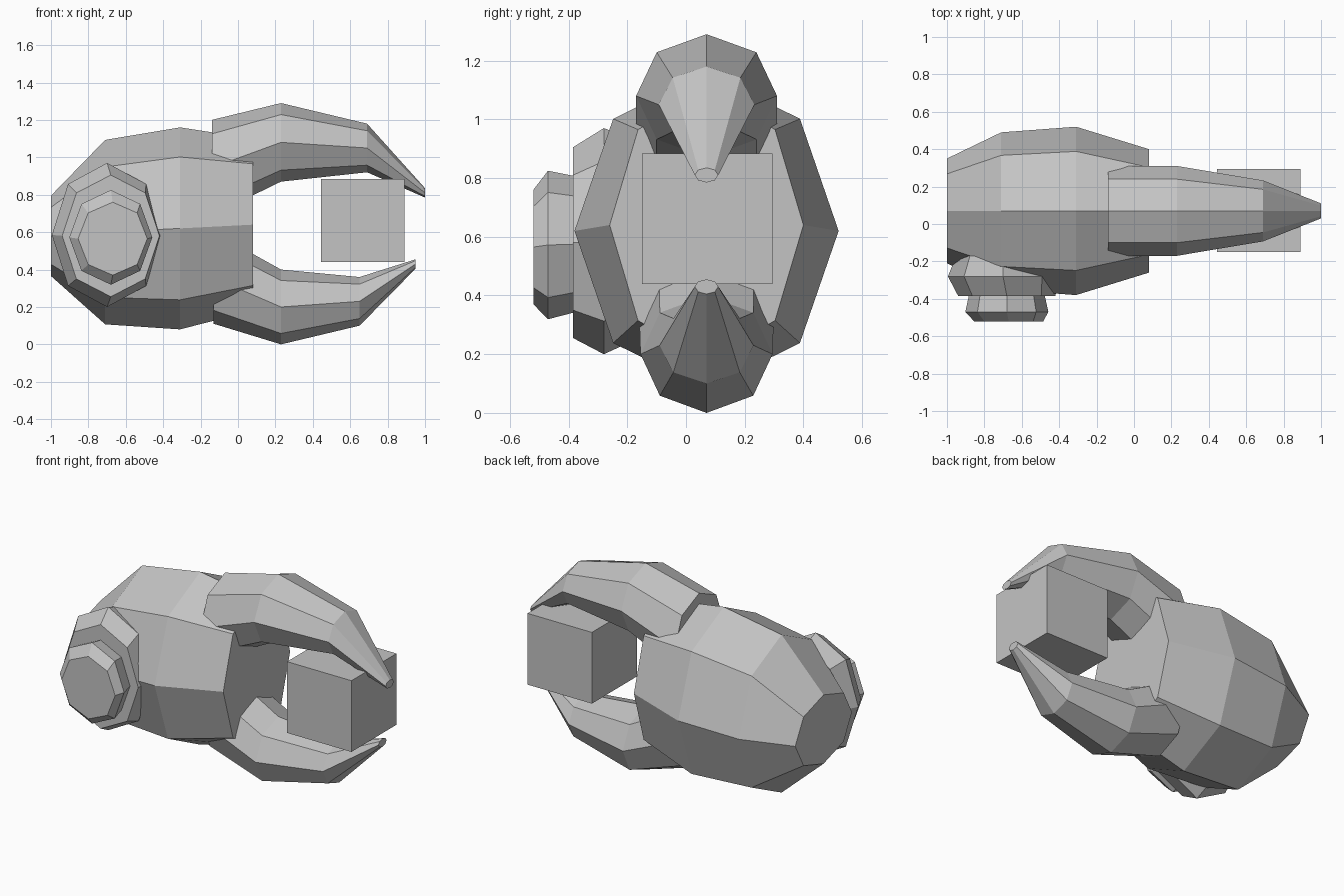
import bpy, bmesh, math
from mathutils import Vector

if "Cube" in bpy.data.objects:
    bpy.data.objects.remove(bpy.data.objects["Cube"])

grey = bpy.data.materials.new("plain grey")
grey.diffuse_color = (0.55, 0.55, 0.55, 1)
grey.use_nodes = True
grey.node_tree.nodes["Principled BSDF"].inputs["Base Color"].default_value = grey.diffuse_color


def finish(name, bm):
    bmesh.ops.recalc_face_normals(bm, faces=bm.faces)
    mesh = bpy.data.meshes.new(name)
    bm.to_mesh(mesh)
    bm.free()
    mesh.materials.append(grey)
    obj = bpy.data.objects.new(name, mesh)
    bpy.context.collection.objects.link(obj)
    return obj


def loft(name, sections, axis, sides=8):
    """Capped skin through elliptical rings: (centre, horizontal radius, vertical radius)."""
    bm = bmesh.new()
    across = Vector((0, 1, 0)) if axis == "X" else Vector((1, 0, 0))
    rings = []
    for centre, rh, rz in sections:
        ring = []
        for i in range(sides):
            a = math.tau * i / sides
            ring.append(bm.verts.new(Vector(centre) + across * rh * math.cos(a)
                                     + Vector((0, 0, rz * math.sin(a)))))
        rings.append(ring)
    for r, s in zip(rings, rings[1:]):
        for i in range(sides):
            j = (i + 1) % sides
            bm.faces.new((r[i], r[j], s[j], s[i]))
    bm.faces.new(rings[0])
    bm.faces.new(rings[-1])
    return finish(name, bm)


MID = 0.07  # y of the body's centre plane

# Barrel-shaped body
loft("body", [((-1.0, MID, 0.58), 0.28, 0.215),
              ((-0.71, MID, 0.60), 0.42, 0.493),
              ((-0.31, MID, 0.62), 0.45, 0.54),
              ((0.08, MID, 0.64), 0.33, 0.46)], "X")

# Upper and lower gripping claws
loft("upper_claw", [((-0.14, MID, 0.945), 0.24, 0.255),
                    ((0.23, MID, 1.08), 0.24, 0.21),
                    ((0.69, MID, 1.05), 0.163, 0.13),
                    ((1.0, MID, 0.81), 0.04, 0.025)], "X")
loft("lower_claw", [((-0.13, MID, 0.355), 0.23, 0.245),
                    ((0.23, MID, 0.20), 0.225, 0.20),
                    ((0.65, MID, 0.23), 0.16, 0.13),
                    ((0.95, MID, 0.43), 0.04, 0.025)], "X")

# Stepped round boss on the front side
loft("side_boss", [((-0.70, -0.17, 0.59), 0.25, 0.34),
                   ((-0.70, -0.28, 0.585), 0.295, 0.385),
                   ((-0.68, -0.385, 0.58), 0.26, 0.325)], "Y")
loft("side_cap", [((-0.68, -0.37, 0.575), 0.20, 0.23),
                  ((-0.68, -0.47, 0.572), 0.222, 0.253),
                  ((-0.67, -0.52, 0.565), 0.185, 0.195)], "Y")

# Cube held between the claws
bm = bmesh.new()
bmesh.ops.create_cube(bm, size=0.445)
bmesh.ops.translate(bm, verts=bm.verts, vec=(0.667, 0.072, 0.662))
finish("held_cube", bm)
